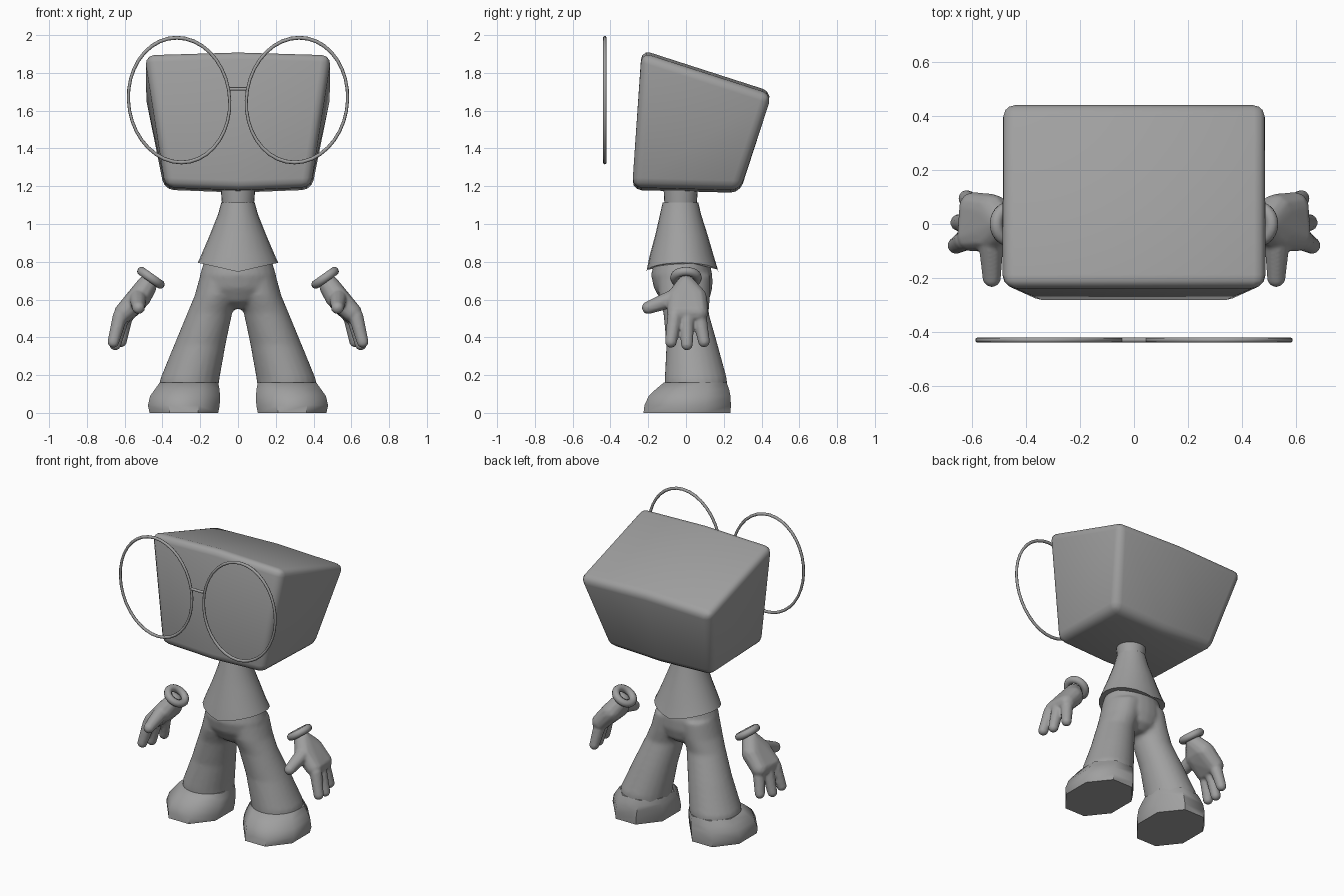
import bpy, bmesh, math
from mathutils import Matrix, Vector

if "Cube" in bpy.data.objects:
    bpy.data.objects.remove(bpy.data.objects["Cube"], do_unlink=True)

grey = bpy.data.materials.new("plain grey")
grey.use_nodes = True
grey.diffuse_color = (0.35, 0.35, 0.35, 1)
grey.node_tree.nodes["Principled BSDF"].inputs["Base Color"].default_value = (0.35, 0.35, 0.35, 1)


def finish(bm, name, angle=40, mirror=False, voxel=0, smooth=0):
    """Turn a bmesh into a named, shaded object, optionally mirrored and fused."""
    bmesh.ops.recalc_face_normals(bm, faces=bm.faces)
    mesh = bpy.data.meshes.new(name)
    bm.to_mesh(mesh)
    bm.free()
    obj = bpy.data.objects.new(name, mesh)
    bpy.context.collection.objects.link(obj)
    mesh.materials.append(grey)
    bpy.ops.object.select_all(action='DESELECT')
    obj.select_set(True)
    bpy.context.view_layer.objects.active = obj
    bpy.ops.object.shade_smooth_by_angle(angle=math.radians(angle))
    if mirror:
        obj.modifiers.new("Mirror", 'MIRROR').use_mirror_merge = False
    if voxel:
        fuse = obj.modifiers.new("Fuse", 'REMESH')
        fuse.mode = 'VOXEL'
        fuse.voxel_size = voxel
        fuse.use_smooth_shade = True
        soft = obj.modifiers.new("Soften", 'SMOOTH')
        soft.iterations = smooth
    return obj


def loft(bm, rings, sides=24, phase=0.0):
    """Stack of ellipses, each given as z, x range, y range."""
    loops = []
    grow = 1 / math.cos(phase)
    for z, x0, x1, y0, y1 in rings:
        loop = []
        for i in range(sides):
            a = 2 * math.pi * i / sides + phase
            loop.append(bm.verts.new(((x0 + x1) / 2 + (x1 - x0) / 2 * grow * math.cos(a),
                                      (y0 + y1) / 2 + (y1 - y0) / 2 * grow * math.sin(a), z)))
        loops.append(loop)
    for low, high in zip(loops, loops[1:]):
        for i in range(sides):
            j = (i + 1) % sides
            bm.faces.new((low[i], low[j], high[j], high[i]))
    bm.faces.new(loops[0])
    bm.faces.new(loops[-1])
    return loops


def blob(bm, *balls):
    """Convex skin around balls given as x, y, z, radius."""
    part = bmesh.new()
    for x, y, z, r in balls:
        bmesh.ops.create_icosphere(part, subdivisions=2, radius=r,
                                   matrix=Matrix.Translation((x, y, z)))
    out = bmesh.ops.convex_hull(part, input=part.verts)
    junk = {g for g in out["geom_interior"] + out["geom_unused"]
            if isinstance(g, bmesh.types.BMVert)}
    bmesh.ops.delete(part, geom=list(junk), context='VERTS')
    temp = bpy.data.meshes.new("temp")
    part.to_mesh(temp)
    part.free()
    bm.from_mesh(temp)
    bpy.data.meshes.remove(temp)


def torus(bm, major, minor, n, m):
    """Ring around the z axis."""
    grid = [[bm.verts.new(((major + minor * math.cos(b)) * math.cos(a),
                           (major + minor * math.cos(b)) * math.sin(a), minor * math.sin(b)))
             for b in (2 * math.pi * j / m for j in range(m))]
            for a in (2 * math.pi * i / n for i in range(n))]
    for i in range(n):
        for j in range(m):
            k, l = (i + 1) % n, (j + 1) % m
            bm.faces.new((grid[i][j], grid[k][j], grid[k][l], grid[i][l]))


# Head: tapered block, slightly crowned along the middle, rounded edges
bm = bmesh.new()
corners = [(0.385, -0.285, 1.18), (0.39, 0.285, 1.165), (0.495, 0.455, 1.70), (0.495, -0.235, 1.922)]
sections = []
for side in (-1, 0, 1):
    loop = []
    for x, y, z in corners:
        sag = 0.015 * abs(side) * (1 if z < 1.5 else -1)
        loop.append(bm.verts.new((x * side, y, z + sag)))
    sections.append(loop)
for a, b in zip(sections, sections[1:]):
    for i in range(4):
        j = (i + 1) % 4
        bm.faces.new((a[i], a[j], b[j], b[i]))
bm.faces.new(sections[0])
bm.faces.new(sections[-1])
bmesh.ops.recalc_face_normals(bm, faces=bm.faces)
hard = [e for e in bm.edges if e.calc_face_angle(0) > 0.5]
bmesh.ops.bevel(bm, geom=hard, offset=0.05, segments=3, profile=0.5, affect='EDGES')
finish(bm, "head")

# Neck
bm = bmesh.new()
loft(bm, [(1.06, -0.08, 0.08, -0.11, 0.05), (1.12, -0.086, 0.086, -0.115, 0.058),
          (1.21, -0.093, 0.093, -0.12, 0.065)])
finish(bm, "neck")

# Shirt: flared cone whose hem dips at front and back
bm = bmesh.new()
loops = loft(bm, [(0.795, -0.213, 0.213, -0.21, 0.172), (0.83, -0.197, 0.197, -0.193, 0.147),
                  (0.94, -0.15, 0.15, -0.163, 0.115), (1.05, -0.106, 0.106, -0.138, 0.08),
                  (1.115, -0.088, 0.088, -0.123, 0.065)])
for v in loops[0]:
    v.co.z -= 0.048 * (1 - abs(v.co.x) / 0.213)
finish(bm, "shirt")

# Trousers: hips and legs fused together
bm = bmesh.new()
loft(bm, [(0.55, -0.07, 0.07, -0.07, 0.07), (0.59, -0.15, 0.15, -0.13, 0.12),
          (0.66, -0.205, 0.205, -0.17, 0.14), (0.73, -0.202, 0.202, -0.185, 0.14),
          (0.82, -0.175, 0.175, -0.165, 0.12)])
loft(bm, [(0.08, 0.11, 0.425, -0.11, 0.22), (0.18, 0.098, 0.412, -0.113, 0.217),
          (0.36, 0.066, 0.338, -0.104, 0.168), (0.53, 0.03, 0.268, -0.12, 0.12),
          (0.62, 0.0, 0.23, -0.145, 0.128), (0.73, -0.02, 0.2, -0.15, 0.13)])
finish(bm, "trousers", mirror=True, voxel=0.013, smooth=4)

# Shoes: eight-sided, sloping up from the toe
bm = bmesh.new()
loft(bm, [(0.0, 0.105, 0.468, -0.225, 0.235), (0.04, 0.097, 0.477, -0.22, 0.238),
          (0.09, 0.095, 0.465, -0.197, 0.235), (0.125, 0.098, 0.44, -0.16, 0.228),
          (0.16, 0.105, 0.415, -0.118, 0.215)], sides=8, phase=math.pi / 8)
finish(bm, "shoes", angle=50, mirror=True)

# Hands: palm, three fingers and a thumb
bm = bmesh.new()
blob(bm, (0.483, 0, 0.675, 0.055), (0.525, -0.04, 0.61, 0.062), (0.525, 0.05, 0.61, 0.062),
     (0.605, -0.05, 0.53, 0.052), (0.595, 0.065, 0.53, 0.054))
for base, tip in (((0.625, -0.06, 0.51), (0.66, -0.08, 0.375)),
                  ((0.615, 0.005, 0.5), (0.65, 0.005, 0.362)),
                  ((0.595, 0.07, 0.51), (0.62, 0.095, 0.378))):
    blob(bm, (*base, 0.04), (*tip, 0.032))
blob(bm, (0.53, -0.07, 0.605, 0.048), (0.527, -0.2, 0.557, 0.035))
finish(bm, "hands", mirror=True, voxel=0.008, smooth=3)

# Cuffs: tilted rings around the wrists
bm = bmesh.new()
torus(bm, 0.06, 0.024, 24, 10)
bm.transform(Matrix.Translation((0.461, 0, 0.715)) @ Matrix.Rotation(math.radians(-35), 4, 'Y'))
finish(bm, "cuffs", angle=60, mirror=True)

# Spectacle rims: upright ovals leaning slightly outwards
bm = bmesh.new()
torus(bm, 0.31, 0.0095, 36, 8)
bm.transform(Matrix.Rotation(math.pi / 2, 4, 'X'))
for v in bm.verts:
    v.co = Vector((v.co.x * 0.865 + v.co.z * 0.04 + 0.312, v.co.y - 0.43, v.co.z * 1.065 + 1.656))
finish(bm, "spectacle_rims", angle=60, mirror=True)

# Spectacle bridge
bm = bmesh.new()
bmesh.ops.create_cone(bm, cap_ends=True, segments=8, radius1=0.009, radius2=0.009, depth=0.09)
bm.transform(Matrix.Translation((0, -0.43, 1.715)) @ Matrix.Rotation(math.pi / 2, 4, 'Y'))
finish(bm, "spectacle_bridge", angle=60)
